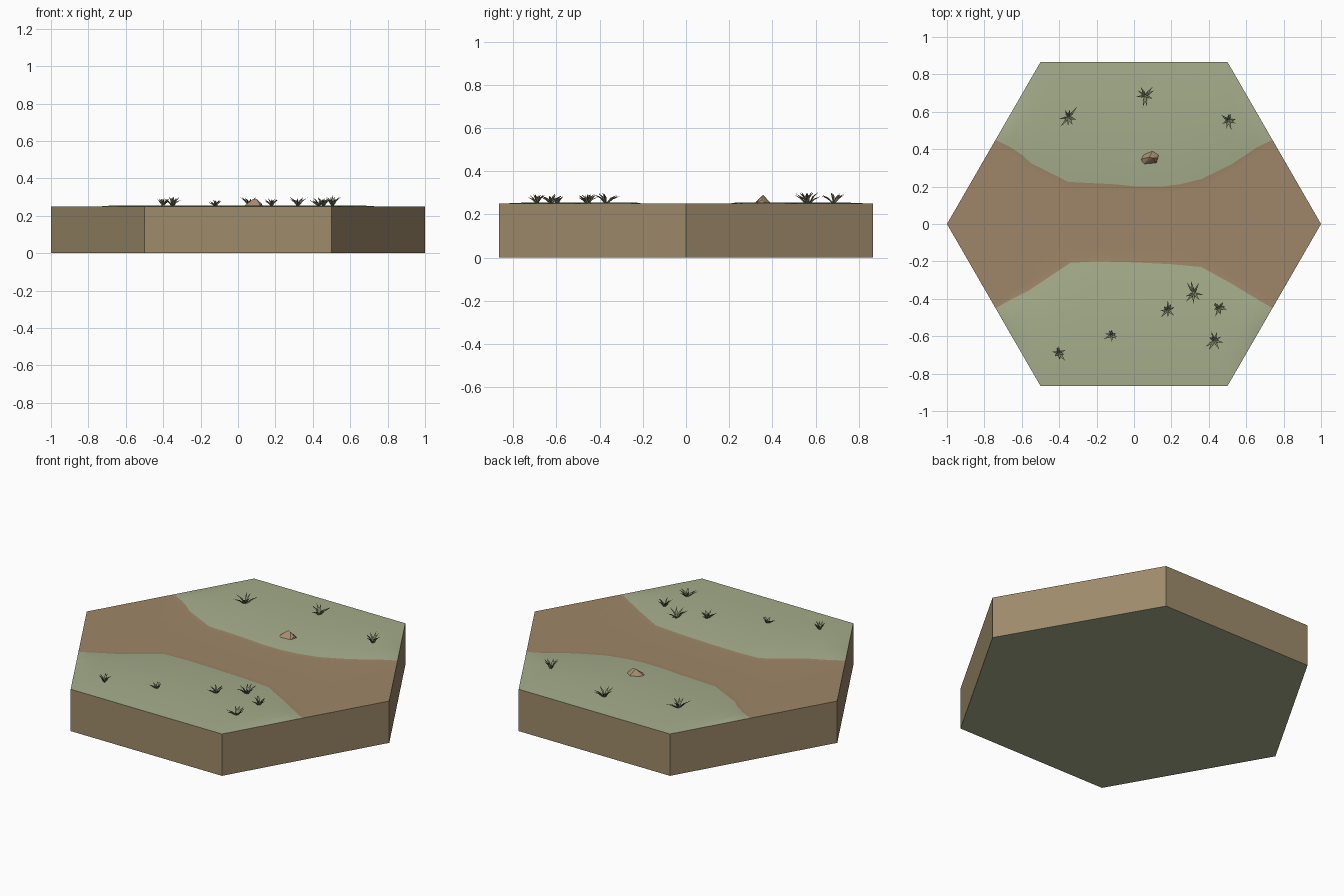
import bpy, bmesh, math, random
from mathutils import Vector

if "Cube" in bpy.data.objects:
    bpy.data.objects.remove(bpy.data.objects["Cube"])

random.seed(4)
TOP = 0.25
S3 = math.sqrt(3)


def material(name, rgb):
    m = bpy.data.materials.new(name)
    m.diffuse_color = (*rgb, 1)
    m.use_nodes = True
    m.node_tree.nodes["Principled BSDF"].inputs["Base Color"].default_value = m.diffuse_color
    return m


GRASS = material("grass green", (0.38, 0.42, 0.26))
PATH = material("path brown", (0.345, 0.24, 0.14))
EARTH = material("earth tan", (0.345, 0.26, 0.148))
BLADE = material("blade green", (0.20, 0.23, 0.13))
STONE = material("stone brown", (0.40, 0.27, 0.165))


def finish(name, bm, mats, smooth=False):
    bmesh.ops.recalc_face_normals(bm, faces=bm.faces)
    me = bpy.data.meshes.new(name)
    bm.to_mesh(me)
    bm.free()
    for m in mats:
        me.materials.append(m)
    for p in me.polygons:
        p.use_smooth = smooth
    ob = bpy.data.objects.new(name, me)
    bpy.context.collection.objects.link(ob)
    return ob


# Hexagonal block: earth walls and green underside, open on top
bm = bmesh.new()
ring = [(math.cos(math.radians(60 * k)), math.sin(math.radians(60 * k))) for k in range(6)]
low = [bm.verts.new((x, y, 0)) for x, y in ring]
high = [bm.verts.new((x, y, TOP)) for x, y in ring]
for k in range(6):
    j = (k + 1) % 6
    bm.faces.new((low[k], low[j], high[j], high[k]))
bm.faces.new(low[::-1]).material_index = 1
bm.normal_update()
me = bpy.data.meshes.new("hex_block")
bm.to_mesh(me)
bm.free()
me.materials.append(EARTH)
me.materials.append(GRASS)
bpy.context.collection.objects.link(bpy.data.objects.new("hex_block", me))

# Path borders, as (x, y) points from left to right
BACK = [(-0.74, 0.45), (-0.66, 0.41), (-0.60, 0.37), (-0.55, 0.325), (-0.35, 0.225), (-0.1, 0.212),
        (0.02, 0.20), (0.15, 0.20), (0.25, 0.213), (0.36, 0.24), (0.52, 0.318), (0.65, 0.405), (0.74, 0.45)]
FRONT = [(-0.74, 0.45), (-0.65, 0.40), (-0.57, 0.36), (-0.34, 0.207), (-0.2, 0.20), (0.0, 0.205),
         (0.2, 0.215), (0.36, 0.23), (0.52, 0.318), (0.6, 0.367), (0.74, 0.45)]


def border(pts, x):
    for (x0, y0), (x1, y1) in zip(pts, pts[1:]):
        if x <= x1:
            return y0 + (y1 - y0) * max(0, x - x0) / (x1 - x0)
    return pts[-1][1]


def half_column(pts, x):
    """Points from the path centre side out to the tile edge: path, rim, lip, field, edge."""
    edge = min(S3 / 2, S3 * (1 - abs(x)))
    rim = min(border(pts, x), edge)
    room = edge - rim
    lip = min(0.035, room * 0.4)
    rise = 0.006 * min(1, room / 0.1)
    return [(max(rim - 0.04, rim * 0.6), 0), (rim, 0.0005 * min(1, room)), (rim + lip, rise),
            (rim + room * 0.75, rise), (edge, 0)]


# Ground: one smooth sheet with a brown path between two raised lawns
bm = bmesh.new()
xs = sorted({p[0] for p in BACK + FRONT} | {-1, 1, -0.87, 0.87, -0.5, 0.5, -0.45, 0.45})
cols = []
for x in xs:
    f = [(-y, z) for y, z in half_column(FRONT, x)][::-1]
    if abs(x) > 0.74:
        edge = S3 * (1 - abs(x))
        f = [(-edge, 0)] * 4 + [(-edge * 0.8, 0)]
        b = [(-y, z) for y, z in f[::-1]]
    else:
        b = half_column(BACK, x)
    cols.append([bm.verts.new((x, y, TOP + z)) for y, z in f + b])
for a, b in zip(cols, cols[1:]):
    for r in range(9):
        face = bm.faces.new((a[r], b[r], b[r + 1], a[r + 1]))
        face.material_index = 1 if 3 <= r <= 5 else 0
bmesh.ops.remove_doubles(bm, verts=bm.verts, dist=0.0004)
bmesh.ops.recalc_face_normals(bm, faces=bm.faces)
if sum(f.normal.z for f in bm.faces) < 0:
    bmesh.ops.reverse_faces(bm, faces=bm.faces)
me = bpy.data.meshes.new("ground")
bm.to_mesh(me)
bm.free()
me.materials.append(GRASS)
me.materials.append(PATH)
for p in me.polygons:
    p.use_smooth = True
bpy.context.collection.objects.link(bpy.data.objects.new("ground", me))

# Stone: faceted hull with a short ridge
bm = bmesh.new()
for x, y, z in [(0.035, 0.342, 0), (0.05, 0.318, 0), (0.12, 0.324, 0), (0.133, 0.37, 0), (0.10, 0.392, 0),
                (0.05, 0.372, 0), (0.05, 0.35, 0.014), (0.082, 0.358, 0.037), (0.102, 0.352, 0.034),
                (0.125, 0.352, 0.014)]:
    bm.verts.new((x, y, TOP + 0.003 + z))
bmesh.ops.convex_hull(bm, input=bm.verts)
finish("stone", bm, [STONE])


# Grass tufts: bent three-sided blades fanned around a centre
def add_blade(bm, base, ang, reach, height, width):
    out = Vector((math.cos(ang), math.sin(ang), 0))
    side = Vector((-out.y, out.x, 0))
    rings = []
    for t, h, w in ((0.04, 0, 0.7), (0.42, 0.62, 1.0)):
        c = base + out * reach * t + Vector((0, 0, height * h))
        rings.append([bm.verts.new(c + side * width * w / 2), bm.verts.new(c - side * width * w / 2),
                      bm.verts.new(c + out * width * w * 0.4 - Vector((0, 0, width * 0.3)))])
    tip = bm.verts.new(base + out * reach + Vector((0, 0, height)))
    a, b = rings
    for k in range(3):
        j = (k + 1) % 3
        bm.faces.new((a[k], a[j], b[j], b[k]))
        bm.faces.new((b[k], b[j], tip))


TUFTS = [(-0.35, 0.57, 0.07, 0.05), (0.06, 0.685, 0.06, 0.055), (0.505, 0.555, 0.055, 0.055),
         (0.18, -0.46, 0.05, 0.043), (0.32, -0.37, 0.065, 0.052), (0.455, -0.45, 0.05, 0.045),
         (-0.12, -0.595, 0.042, 0.032), (-0.40, -0.69, 0.053, 0.04), (0.43, -0.625, 0.057, 0.045)]
for n, (x, y, reach, height) in enumerate(TUFTS):
    bm = bmesh.new()
    spin = random.uniform(0, 6.28)
    for k in range(8):
        lean = random.uniform(0.55, 1.1)
        add_blade(bm, Vector((x, y, TOP + 0.003)), spin + k * math.tau / 8 + random.uniform(-0.3, 0.3),
                  reach * lean, height * (1.45 - 0.75 * lean), 0.011)
    finish(f"grass_tuft_{n + 1}", bm, [BLADE])
